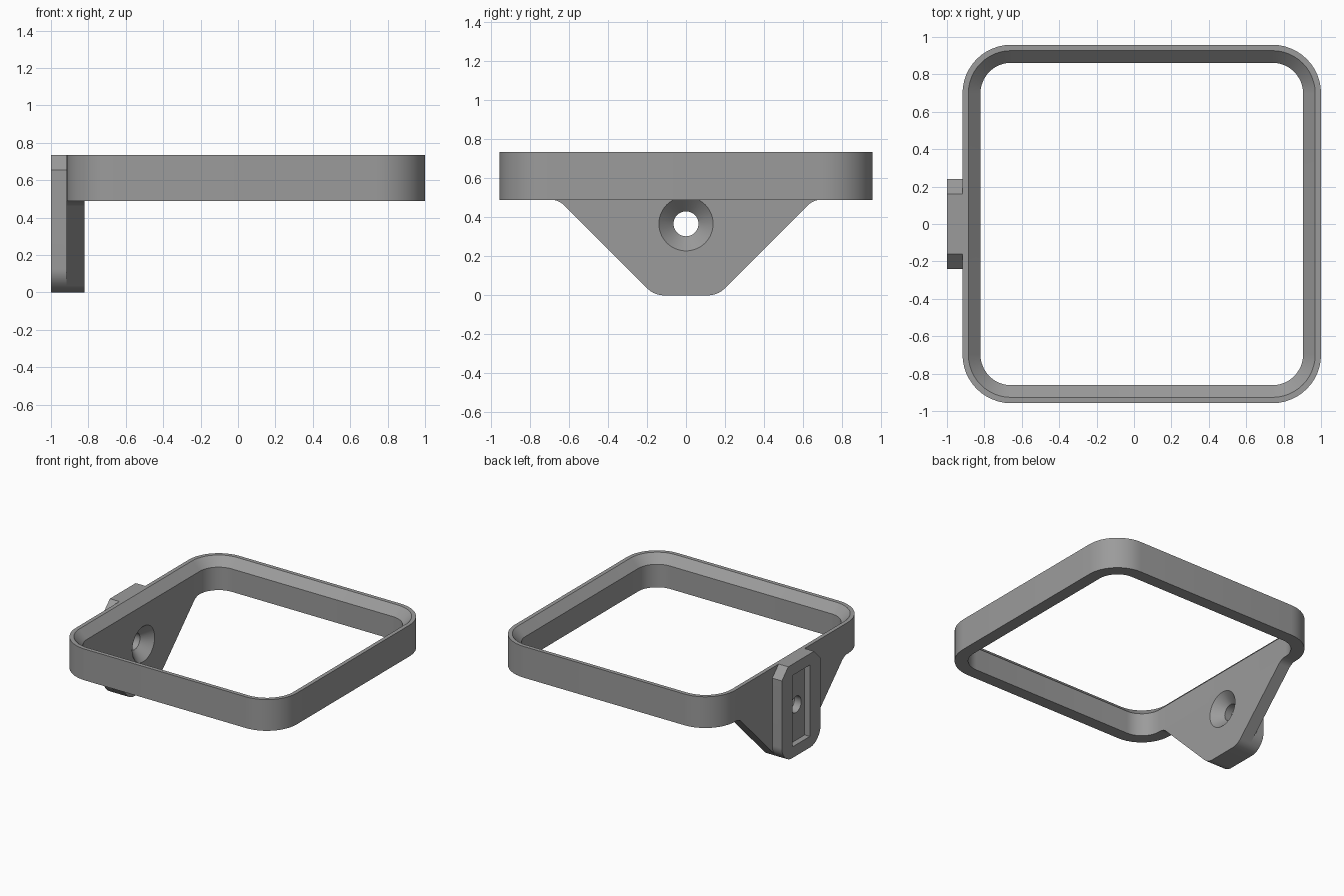
import bpy, bmesh, math
from mathutils import Vector

if "Cube" in bpy.data.objects:
    bpy.data.objects.remove(bpy.data.objects["Cube"])

grey = bpy.data.materials.new("mid grey")
grey.diffuse_color = (0.33, 0.33, 0.33, 1)
grey.use_nodes = True
grey.node_tree.nodes["Principled BSDF"].inputs["Base Color"].default_value = grey.diffuse_color

OUT_X, IN_X, BACK_X = -0.917, -0.821, -1.0   # wall outside, wall inside, mount outside
TOP, LOW = 0.735, 0.49                       # ring top and underside
HOLE_Z = 0.367


def fillet(points, steps=8):
    """Round the corners of a 2D polygon given as (u, v, radius)."""
    out, n = [], len(points)
    for i, (u, v, r) in enumerate(points):
        p = Vector((u, v))
        if r == 0:
            out.append(p)
            continue
        a = (Vector(points[i - 1][:2]) - p).normalized()
        b = (Vector(points[(i + 1) % n][:2]) - p).normalized()
        half = math.acos(max(-1, min(1, a.dot(b)))) / 2
        bisector = (a + b).normalized()
        side = (b - a).normalized()
        centre = p + bisector * (r / math.sin(half))
        sweep = math.pi / 2 - half
        for k in range(steps + 1):
            t = sweep * (2 * k / steps - 1)
            out.append(centre + r * (side * math.sin(t) - bisector * math.cos(t)))
    return out


def skin(name, loops, closed=False):
    """Bridge equal loops of 3D points into a solid."""
    bm = bmesh.new()
    rows = [[bm.verts.new(p) for p in loop] for loop in loops]
    n = len(rows[0])
    pairs = list(zip(rows, rows[1:])) + ([(rows[-1], rows[0])] if closed else [])
    for a, b in pairs:
        for i in range(n):
            j = (i + 1) % n
            bm.faces.new((a[i], a[j], b[j], b[i]))
    if not closed:
        bm.faces.new(rows[0])
        bm.faces.new(rows[-1])
    bmesh.ops.recalc_face_normals(bm, faces=bm.faces)
    mesh = bpy.data.meshes.new(name)
    bm.to_mesh(mesh)
    bm.free()
    obj = bpy.data.objects.new(name, mesh)
    bpy.context.collection.objects.link(obj)
    mesh.materials.append(grey)
    return obj


def slab(name, profile, x0, x1):
    return skin(name, [[(x, p.x, p.y) for p in profile] for x in (x0, x1)])


def mirrored(half):
    return fillet(half + [(-y, z, r) for y, z, r in reversed(half)])


def boolean(target, tool, operation):
    mod = target.modifiers.new(operation.lower(), 'BOOLEAN')
    mod.object, mod.operation, mod.solver = tool, operation, 'EXACT'
    bpy.context.view_layer.objects.active = target
    bpy.ops.object.modifier_apply(modifier=mod.name)
    bpy.data.objects.remove(tool)


def ring_loop(inset, z):
    x0, x1, y, r = OUT_X + inset, 1 - inset, 0.958 - inset, 0.26 - inset
    pts = fillet([(x0, -y, r), (x1, -y, r), (x1, y, r), (x0, y, r)], 12)
    return [(p.x, p.y, z) for p in pts]


# square ring with a sloped inner lip
frame = skin("ring_bracket", [
    ring_loop(0, LOW), ring_loop(0, TOP), ring_loop(0.031, TOP),
    ring_loop(0.096, TOP - 0.065), ring_loop(0.096, LOW)], closed=True)

# tapered plate hanging below one wall
plate = slab("hanging_plate", mirrored(
    [(0.163, 0, 0.12), (0.653, LOW, 0.095), (0.695, LOW, 0), (0.695, 0.55, 0)]), OUT_X, IN_X)

# thicker mounting block behind the plate
block = slab("mount_block", mirrored(
    [(0.163, 0, 0.12), (0.24, 0.077, 0.12), (0.24, TOP - 0.08, 0), (0.16, TOP, 0)]), BACK_X, OUT_X)

boolean(frame, plate, 'UNION')
boolean(frame, block, 'UNION')

# countersunk screw hole
profile = [(-0.80, 0.16), (-0.896, 0.064), (-1.1, 0.064)]
hole = skin("screw_hole", [[(x, r * math.cos(k * math.pi / 24), HOLE_Z + r * math.sin(k * math.pi / 24))
                            for k in range(48)] for x, r in profile])
boolean(frame, hole, 'DIFFERENCE')

# upright recess in the back of the block
w, h = 0.108, 0.28
recess = slab("recess", [Vector((sy * w, HOLE_Z + sz * h))
                         for sy, sz in ((-1, -1), (1, -1), (1, 1), (-1, 1))], -1.1, -0.955)
boolean(frame, recess, 'DIFFERENCE')

bpy.ops.object.select_all(action='DESELECT')
frame.select_set(True)
bpy.context.view_layer.objects.active = frame
bpy.ops.object.shade_smooth_by_angle(angle=math.radians(30))
